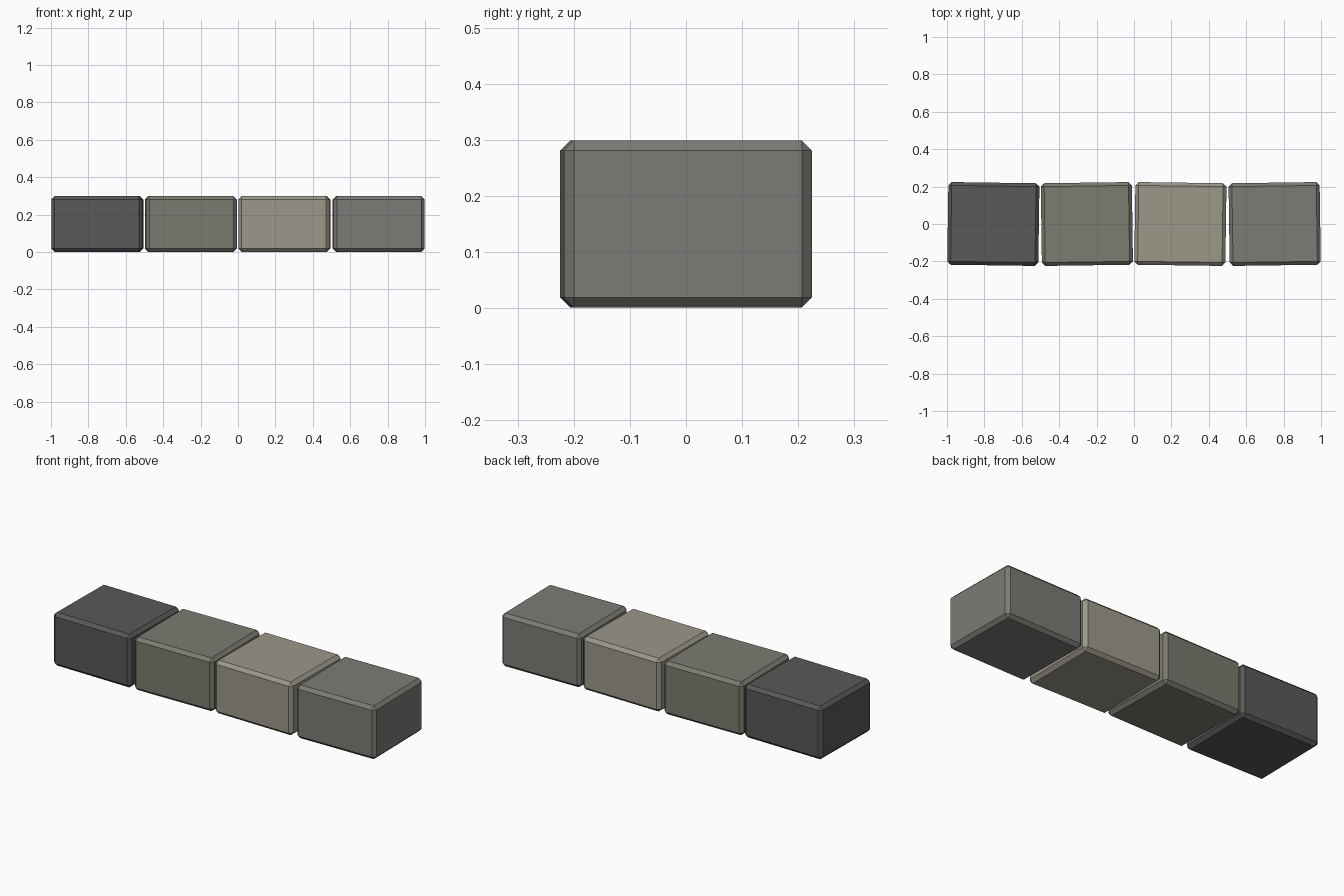
import bpy, bmesh
from math import radians

if "Cube" in bpy.data.objects:
    bpy.data.objects.remove(bpy.data.objects["Cube"])

def stone(name, x, turn, color):
    # chamfered kerb block with a slight yaw
    bm = bmesh.new()
    bmesh.ops.create_cube(bm, size=1)
    bmesh.ops.scale(bm, vec=(0.487, 0.442, 0.298), verts=bm.verts)
    bmesh.ops.bevel(bm, geom=bm.edges[:], offset=0.018, segments=1,
                    affect='EDGES', offset_type='OFFSET')
    me = bpy.data.meshes.new(name)
    bm.to_mesh(me)
    bm.free()
    ob = bpy.data.objects.new(name, me)
    ob.location = (x, 0, 0.15)
    ob.rotation_euler.z = radians(turn)
    bpy.context.collection.objects.link(ob)
    mat = bpy.data.materials.new(name + "_stone")
    mat.diffuse_color = (*color, 1)
    mat.use_nodes = True
    mat.node_tree.nodes["Principled BSDF"].inputs["Base Color"].default_value = mat.diffuse_color
    me.materials.append(mat)

# row of four blocks in different stone shades
stone("kerb_block_dark", -0.752, -0.8, (0.10, 0.10, 0.10))
stone("kerb_block_grey", -0.252, 0.8, (0.20, 0.20, 0.165))
stone("kerb_block_light", 0.248, -0.8, (0.33, 0.31, 0.25))
stone("kerb_block_end", 0.752, 0.8, (0.20, 0.20, 0.18))
